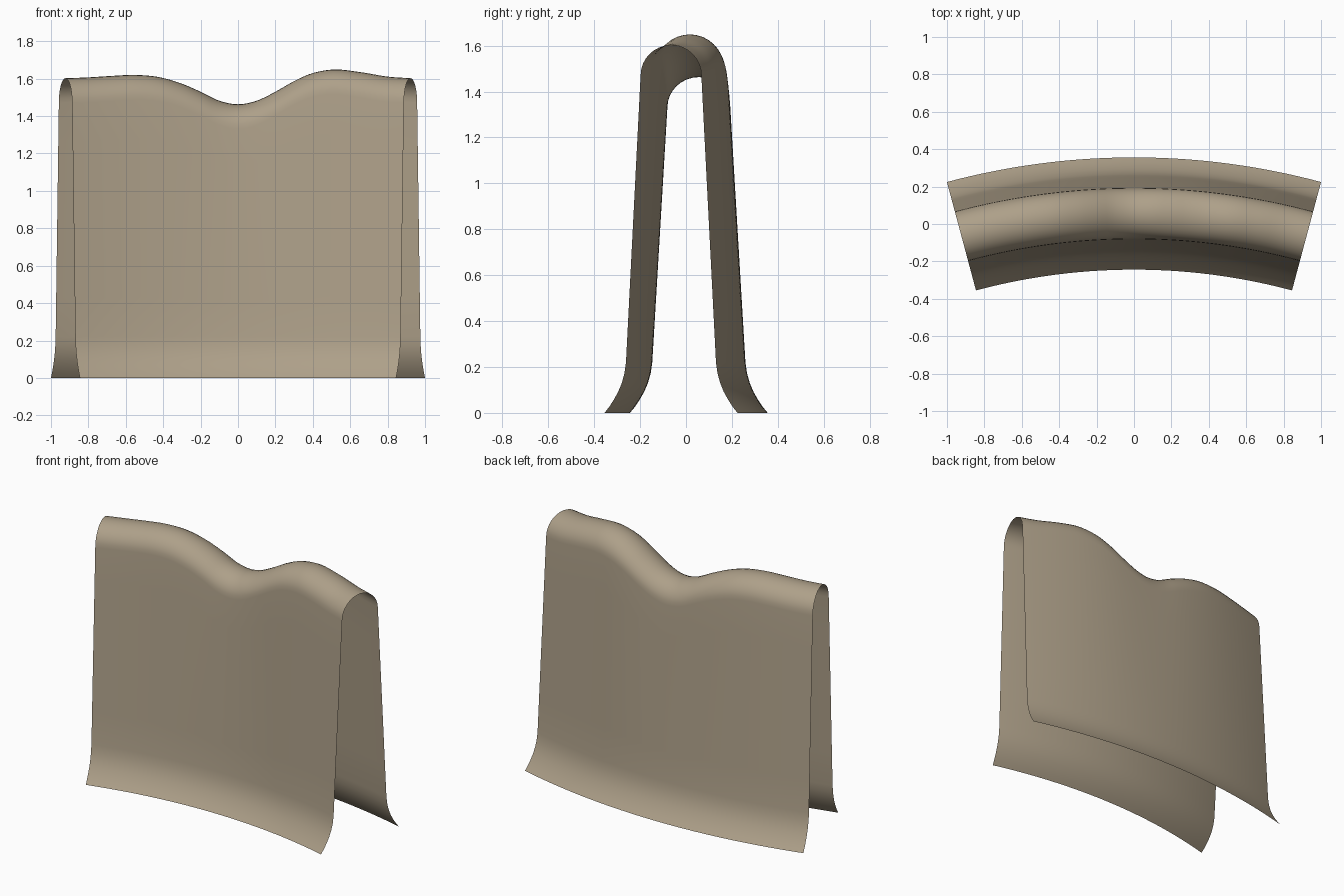
import bpy, bmesh, math

if "Cube" in bpy.data.objects:
    bpy.data.objects.remove(bpy.data.objects["Cube"])

# The wall is one open sheet: an inverted-U section swept along an arc.
HALF_ANGLE = math.radians(15)
RADIUS = 3.564
CENTRE_Y = -3.508
SEGMENTS = 64
RIM = 0.137          # half width where the rounded crest starts
RIM_HEIGHT = 0.132

# Crest height along x
CREST = [(-0.93, 1.602), (-0.8, 1.607), (-0.67, 1.615), (-0.55, 1.62), (-0.42, 1.608),
         (-0.3, 1.573), (-0.2, 1.53), (-0.1, 1.482), (0.0, 1.463), (0.1, 1.482),
         (0.2, 1.53), (0.3, 1.587), (0.4, 1.63), (0.52, 1.649), (0.66, 1.634),
         (0.8, 1.611), (0.93, 1.602)]


def slope(i):
    a, b = CREST[max(i - 1, 0)], CREST[min(i + 1, len(CREST) - 1)]
    return (b[1] - a[1]) / (b[0] - a[0])


def crest_height(x):
    """Smooth Hermite interpolation of the crest points."""
    i = 0
    while i < len(CREST) - 2 and x > CREST[i + 1][0]:
        i += 1
    (x0, z0), (x1, z1) = CREST[i], CREST[i + 1]
    d = x1 - x0
    t = (x - x0) / d
    return ((2*t**3 - 3*t**2 + 1) * z0 + (t**3 - 2*t**2 + t) * d * slope(i)
            + (3*t**2 - 2*t**3) * z1 + (t**3 - t**2) * d * slope(i + 1))


def section(top):
    """Front half: flared foot, leaning side, rounded crest; then mirrored."""
    half = [(-0.30, 0.0), (-0.278, 0.027), (-0.258, 0.057), (-0.238, 0.092),
            (-0.222, 0.13), (-0.21, 0.172), (-0.203, 0.22)]
    spring = top - RIM_HEIGHT
    for k in range(1, 6):
        t = k / 6
        half.append((-0.203 + (0.203 - RIM) * t, 0.22 + (spring - 0.22) * t))
    for k in range(8):
        a = math.pi / 2 * k / 8
        half.append((-RIM * math.cos(a), spring + RIM_HEIGHT * math.sin(a)))
    return half + [(0.0, top)] + [(-o, z) for o, z in reversed(half)]


# Sweep the section along the arc
bm = bmesh.new()
rows = []
for s in range(SEGMENTS + 1):
    ang = HALF_ANGLE * (2 * s / SEGMENTS - 1)
    top = crest_height(RADIUS * math.sin(ang))
    rows.append([bm.verts.new(((RADIUS + o) * math.sin(ang),
                               CENTRE_Y + (RADIUS + o) * math.cos(ang), z))
                 for o, z in section(top)])
for r0, r1 in zip(rows, rows[1:]):
    for j in range(len(r0) - 1):
        bm.faces.new((r0[j], r1[j], r1[j + 1], r0[j + 1])).smooth = True

mesh = bpy.data.meshes.new("curved_wall")
bm.to_mesh(mesh)
bm.free()
wall = bpy.data.objects.new("curved_wall", mesh)
bpy.context.collection.objects.link(wall)

# Sandy stone colour
stone = bpy.data.materials.new("stone")
stone.diffuse_color = (0.42, 0.35, 0.25, 1)
stone.use_nodes = True
stone.node_tree.nodes["Principled BSDF"].inputs["Base Color"].default_value = stone.diffuse_color
mesh.materials.append(stone)
